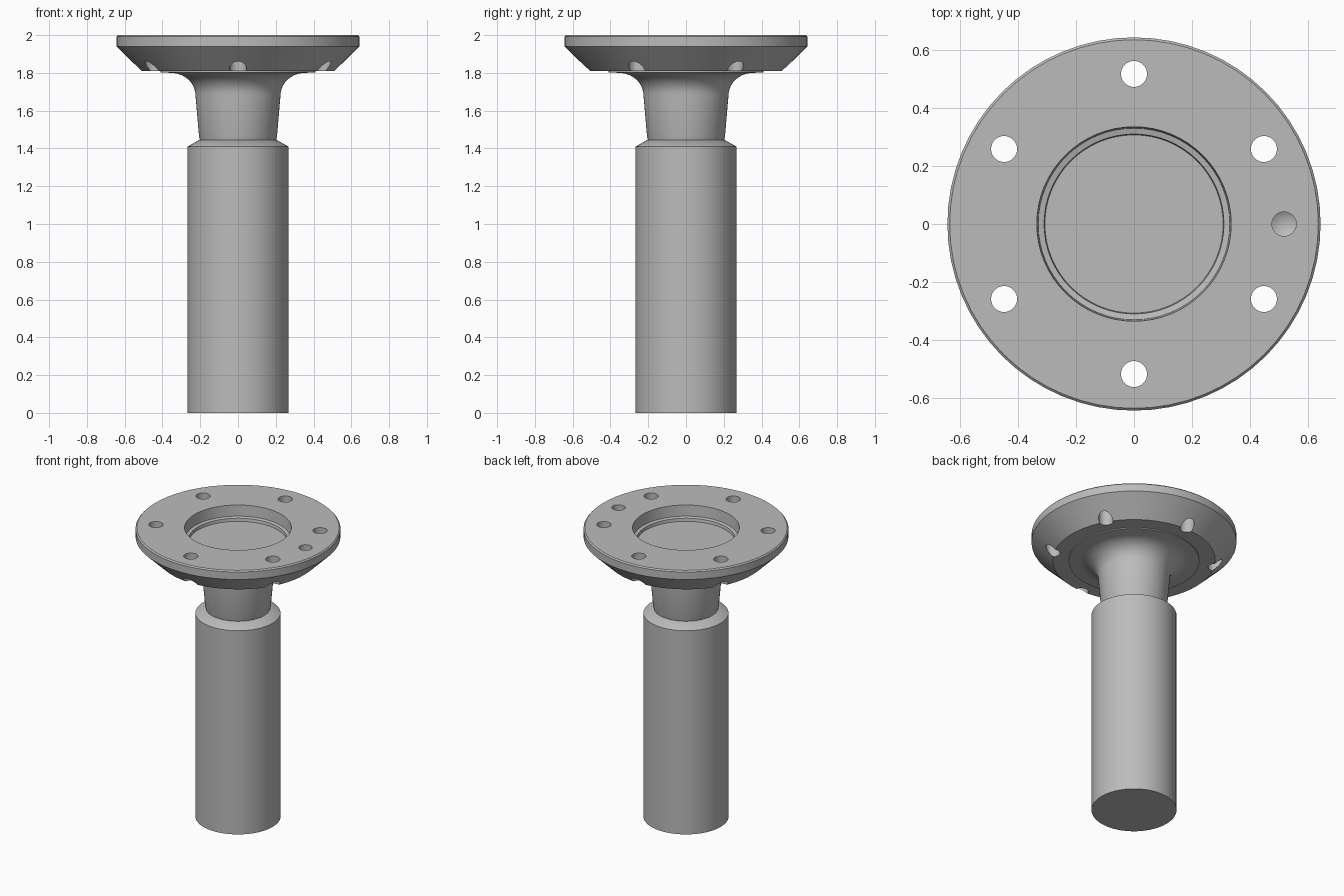
import bpy, bmesh, math
from mathutils import Matrix, Vector

if "Cube" in bpy.data.objects:
    bpy.data.objects.remove(bpy.data.objects["Cube"])

# Single grey metal
metal = bpy.data.materials.new("grey metal")
metal.use_nodes = True
GREY = (0.5, 0.5, 0.5, 1)
metal.diffuse_color = GREY
metal.node_tree.nodes["Principled BSDF"].inputs["Base Color"].default_value = GREY


def add_object(name, bm):
    bmesh.ops.recalc_face_normals(bm, faces=bm.faces)
    mesh = bpy.data.meshes.new(name)
    bm.to_mesh(mesh)
    bm.free()
    mesh.materials.append(metal)
    obj = bpy.data.objects.new(name, mesh)
    bpy.context.collection.objects.link(obj)
    return obj


def lathe(bm, profile, steps=64, centre=(0, 0)):
    """Revolve (radius, z) points about a vertical axis."""
    x, y = centre
    verts = [bm.verts.new((x + r, y, z)) for r, z in profile]
    edges = [bm.edges.new(pair) for pair in zip(verts, verts[1:])]
    spun = bmesh.ops.spin(bm, geom=verts + edges, cent=(x, y, 0), axis=(0, 0, 1),
                          angle=math.tau, steps=steps)
    bmesh.ops.remove_doubles(bm, verts=bm.verts, dist=0.0002)


def turned_part(name, profile):
    bm = bmesh.new()
    lathe(bm, profile)
    return add_object(name, bm)


def smooth(obj, degrees=30):
    bpy.ops.object.select_all(action="DESELECT")
    obj.select_set(True)
    bpy.context.view_layer.objects.active = obj
    bpy.ops.object.shade_smooth_by_angle(angle=math.radians(degrees))


# Shaft with a chamfered shoulder
shaft = turned_part("shaft", [(0, 0), (0.267, 0), (0.267, 1.41),
                              (0.205, 1.445), (0, 1.445)])

# Tapered neck flaring into the flange through a fillet
fillet = [(0.355 - 0.13 * math.cos(a), 1.68 + 0.12 * math.sin(a))
          for a in (math.pi / 2 * i / 10 for i in range(11))]
neck = turned_part("neck", [(0.2, 1.44), (0.206, 1.46)] + fillet
                   + [(0.41, 1.803), (0.41, 1.815)])

# Flange disc with a bevelled underside and a stepped recess
flange = turned_part("flange", [
    (0, 1.81), (0.51, 1.81), (0.643, 1.94), (0.643, 1.992), (0.635, 2),
    (0.335, 2), (0.33, 1.925), (0.31, 1.92), (0.307, 1.9), (0, 1.9)])

# Six bolt holes and one blind dowel hole with a drill point
bm = bmesh.new()
for i in range(6):
    a = math.radians(30 + 60 * i)
    spot = (0.517 * math.cos(a), 0.517 * math.sin(a))
    lathe(bm, [(0, 1.7), (0.045, 1.7), (0.045, 2.1), (0, 2.1)], 24, spot)
lathe(bm, [(0, 1.895), (0.042, 1.92), (0.042, 2.1), (0, 2.1)], 24, (0.517, 0))
drill = add_object("hole_cutter", bm)
drill.hide_render = True

cut = flange.modifiers.new("holes", "BOOLEAN")
cut.operation = "DIFFERENCE"
cut.solver = "EXACT"
cut.object = drill
bpy.context.view_layer.objects.active = flange
bpy.ops.object.modifier_apply(modifier=cut.name)
bpy.data.objects.remove(drill)

for part in (shaft, neck, flange):
    smooth(part)
